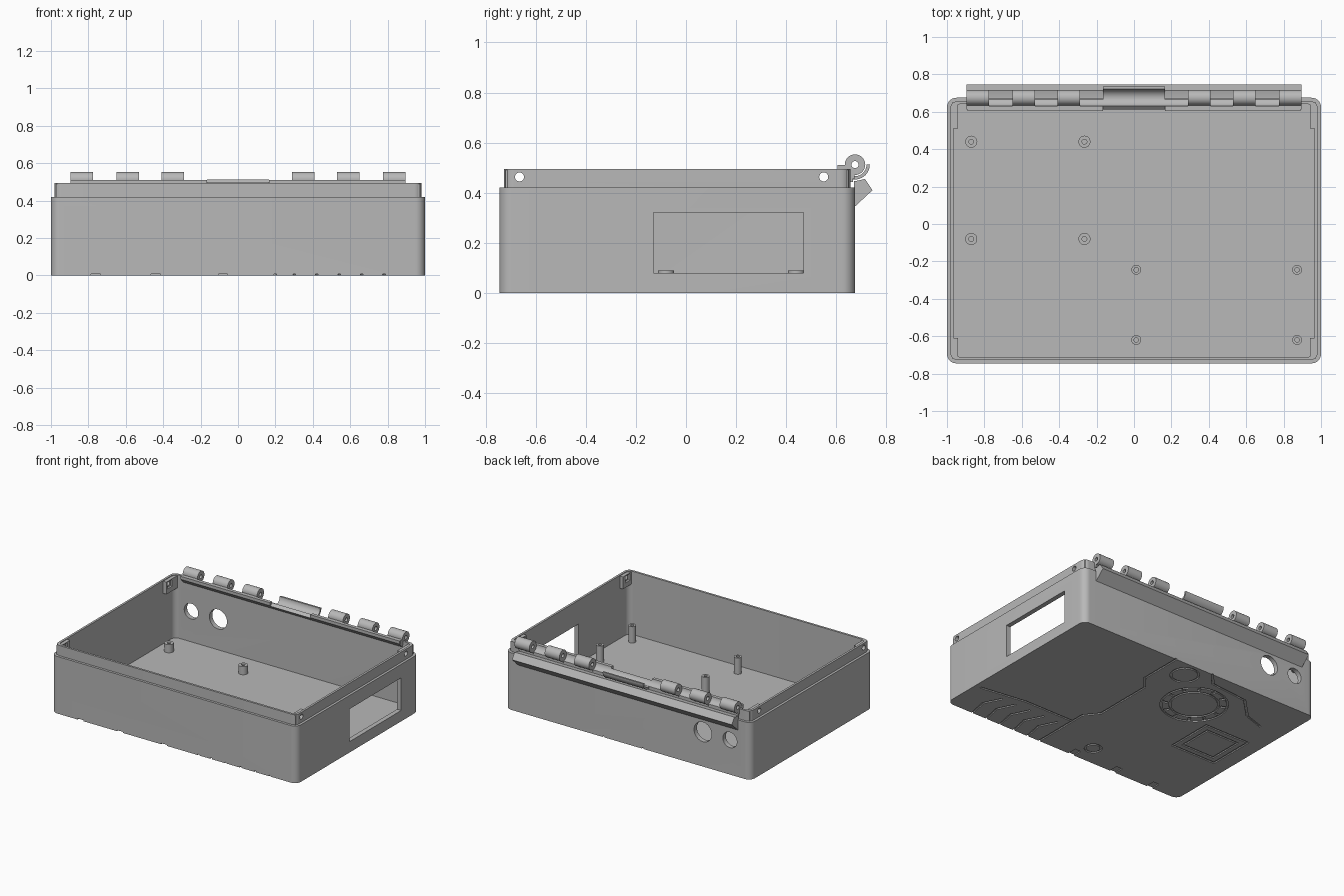
import bpy, bmesh
from math import sin, cos, pi, radians
from mathutils import Vector

if "Cube" in bpy.data.objects:
    bpy.data.objects.remove(bpy.data.objects["Cube"], do_unlink=True)

grey = bpy.data.materials.new("plain grey plastic")
grey.use_nodes = True
COLOUR = (0.48, 0.48, 0.48, 1)
grey.diffuse_color = COLOUR
grey.node_tree.nodes["Principled BSDF"].inputs["Base Color"].default_value = COLOUR


def loft(name, loops, ring=False):
    """Skin equal-length loops; cap the ends, or join last to first."""
    bm = bmesh.new()
    rows = [[bm.verts.new(p) for p in loop] for loop in loops]
    n = len(rows[0])
    for a, b in zip(rows, rows[1:] + (rows[:1] if ring else [])):
        for i in range(n):
            j = (i + 1) % n
            bm.faces.new((a[i], a[j], b[j], b[i]))
    if not ring:
        bm.faces.new(rows[0])
        bm.faces.new(rows[-1])
    bmesh.ops.recalc_face_normals(bm, faces=bm.faces)
    mesh = bpy.data.meshes.new(name)
    bm.to_mesh(mesh)
    bm.free()
    mesh.materials.append(grey)
    ob = bpy.data.objects.new(name, mesh)
    bpy.context.collection.objects.link(ob)
    return ob


def cut(targets, cutter):
    for ob in targets:
        mod = ob.modifiers.new("cut", "BOOLEAN")
        mod.operation, mod.solver, mod.object = "DIFFERENCE", "EXACT", cutter
        bpy.context.view_layer.objects.active = ob
        bpy.ops.object.modifier_apply(modifier=mod.name)
    bpy.data.objects.remove(cutter, do_unlink=True)


def circle(axis, c, r, n=32):
    pts = []
    for i in range(n):
        u, v = r * cos(2 * pi * i / n), r * sin(2 * pi * i / n)
        off = {"x": (0, u, v), "y": (u, 0, v), "z": (u, v, 0)}[axis]
        pts.append(Vector(c) + Vector(off))
    return pts


def rod(name, axis, a, b, r):
    return loft(name, [circle(axis, a, r), circle(axis, b, r)])


def tube(name, axis, a, b, r, bore):
    return loft(name, [circle(axis, a, r), circle(axis, b, r),
                       circle(axis, b, bore), circle(axis, a, bore)], True)


def prism(name, profile, x0, x1):
    """Extrude a (y, z) profile along x."""
    return loft(name, [[(x, y, z) for y, z in profile] for x in (x0, x1)])


def box(name, x0, x1, y0, y1, z0, z1):
    return prism(name, [(y0, z0), (y1, z0), (y1, z1), (y0, z1)], x0, x1)


def rounded(hx, hy, r, z, seg=8):
    pts = []
    for k, (sx, sy) in enumerate([(1, 1), (-1, 1), (-1, -1), (1, -1)]):
        for i in range(seg + 1):
            a = pi / 2 * (k + i / seg)
            pts.append((sx * (hx - r) + r * cos(a),
                        sy * (hy - r) + r * sin(a) - 0.035, z))
    return pts


# Open tray with a stepped rim
FLOOR = 0.03
body = loft("case_body", [
    rounded(1, 0.71, 0.05, 0), rounded(1, 0.71, 0.05, 0.42),
    rounded(0.982, 0.692, 0.04, 0.42), rounded(0.982, 0.692, 0.04, 0.495),
    rounded(0.966, 0.676, 0.04, 0.495), rounded(0.966, 0.676, 0.04, FLOOR)])

# Side window and rear cable holes
cut([body], box("window_cutter", 0.9, 1.1, -0.13, 0.47, 0.08, 0.32))
for x, r in ((-0.61, 0.072), (-0.83, 0.057)):
    cut([body], rod("port_cutter", "y", (x, 0.55, 0.255), (x, 0.75, 0.255), r))

# Corner nut blocks with screw holes through the rim
for side, s in (("left", 1), ("right", -1)):
    for end, y0, y1, hy in (("rear", 0.51, 0.65, 0.55), ("front", -0.72, -0.61, -0.665)):
        block = box(f"{end}_{side}_nut_block", s * 0.94, s * 0.972, y0, y1, 0.4, 0.49)
        cut([block], box("pocket_cutter", s * 0.93, s * 0.955,
                         hy - 0.027, hy + 0.027, 0.435, 0.484))
        cut([block, body], rod("screw_cutter", "x", (s * 0.9, hy, 0.463),
                               (s * 1.1, hy, 0.463), 0.018))

# Hinge ledge along the rear rim, with a round clearance groove
HY, HZ = 0.675, 0.512
ledge = prism("hinge_ledge", [(0.605, 0.51), (0.605, 0.488), (0.65, 0.443),
                              (0.666, 0.443), (0.666, 0.51)], -0.89, 0.89)
cut([ledge, body], rod("groove_cutter", "x", (-0.895, HY, HZ), (0.895, HY, HZ), 0.045))
cut([ledge], prism("slope_cutter", [(0.59, 0.462), (0.65, 0.516), (0.65, 0.56),
                                    (0.59, 0.56)], -0.165, 0.165))

# Hinge knuckles and their webs
for s in (-1, 1):
    for i, x in enumerate((0.35, 0.59, 0.835)):
        side = "left" if s > 0 else "right"
        x0, x1 = s * x - 0.06, s * x + 0.06
        tube(f"{side}_knuckle_{i + 1}", "x", (x0, HY, HZ), (x1, HY, HZ), 0.041, 0.014)
        prism(f"{side}_knuckle_web_{i + 1}",
              [(0.612, 0.51), (0.612, 0.485), (0.65, 0.46), (0.672, 0.455),
               (0.672, 0.48), (0.643, 0.51)], x0, x1)

# Curved cradle in the middle of the hinge
angles = [radians(215 + 145 * i / 16) for i in range(17)]
arc = [(HY + r * cos(a), HZ + r * sin(a))
       for r, seq in ((0.046, angles), (0.059, angles[::-1])) for a in seq]
prism("hinge_cradle", arc, -0.165, 0.165)

# Sloped stop rail below the hinge
prism("hinge_stop_rail", [(0.67, 0.345), (0.675, 0.345), (0.745, 0.41), (0.715, 0.455),
                          (0.68, 0.447), (0.67, 0.447)], -0.895, 0.895)

# Circuit board standoffs
def standoffs(name, xs, ys, r, bore, height):
    for x in xs:
        for y in ys:
            top = FLOOR + height
            loft(name, [circle("z", (x, y, FLOOR - 0.005), r), circle("z", (x, y, top), r),
                        circle("z", (x, y, top), bore), circle("z", (x, y, FLOOR + 0.005), bore)])


standoffs("short_standoff", (-0.87, -0.265), (0.44, -0.08), 0.032, 0.013, 0.06)
standoffs("tall_standoff", (0.012, 0.872), (-0.245, -0.62), 0.026, 0.012, 0.12)


# Shallow grooves decorating the underside
DEPTH = 0.008
def groove(a, b, w=0.014):
    a, b = Vector(a), Vector(b)
    d = (b - a).normalized() * w / 2
    n = Vector((-d.y, d.x))
    pts = (a - d + n, b + d + n, b + d - n, a - d - n)
    cut([body], loft("groove_cutter", [[(p.x, p.y, z) for p in pts] for z in (-0.02, DEPTH)]))


def path(*pts):
    for a, b in zip(pts, pts[1:]):
        groove(a, b)


def ring(x, y, r, w=0.014):
    cut([body], tube("ring_cutter", "z", (x, y, -0.02), (x, y, DEPTH), r, r - w))


# dial with tick marks
ring(-0.28, 0.29, 0.23)
ring(-0.28, 0.29, 0.17)
for i in range(12):
    d = Vector((cos(pi * i / 6), sin(pi * i / 6)))
    c = Vector((-0.28, 0.29))
    groove(c + d * 0.19, c + d * 0.205, 0.02)
# seams, frames and small rings
path((0.2, 0.67), (0.2, 0.35), (0.12, 0.25), (0.12, -0.2), (0.2, -0.3), (0.2, -0.74))
path((-0.52, 0.13), (-0.88, 0.13), (-0.88, -0.22), (-0.52, -0.22), (-0.52, 0.13))
path((-0.57, 0.08), (-0.83, 0.08), (-0.83, -0.17), (-0.57, -0.17), (-0.57, 0.08))
path((-0.12, 0.67), (-0.2, 0.58), (-0.5, 0.55), (-0.65, 0.4), (-0.8, 0.35))
path((0.95, -0.45), (0.6, -0.4), (0.2, -0.4))
ring(-0.14, -0.59, 0.06)
ring(0.02, 0.55, 0.1)
for x in (0.3, 0.42, 0.54, 0.66, 0.78):
    path((x, -0.75), (x + 0.03, -0.6), (x - 0.03, -0.48))
for x in (-0.76, -0.44, -0.08):
    groove((x, -0.75), (x, -0.7), 0.05)

# Smooth round surfaces while keeping edges sharp
bpy.ops.object.select_all(action="DESELECT")
for ob in bpy.context.collection.objects:
    if ob.type == "MESH":
        ob.select_set(True)
bpy.context.view_layer.objects.active = body
bpy.ops.object.shade_smooth_by_angle(angle=radians(30))
